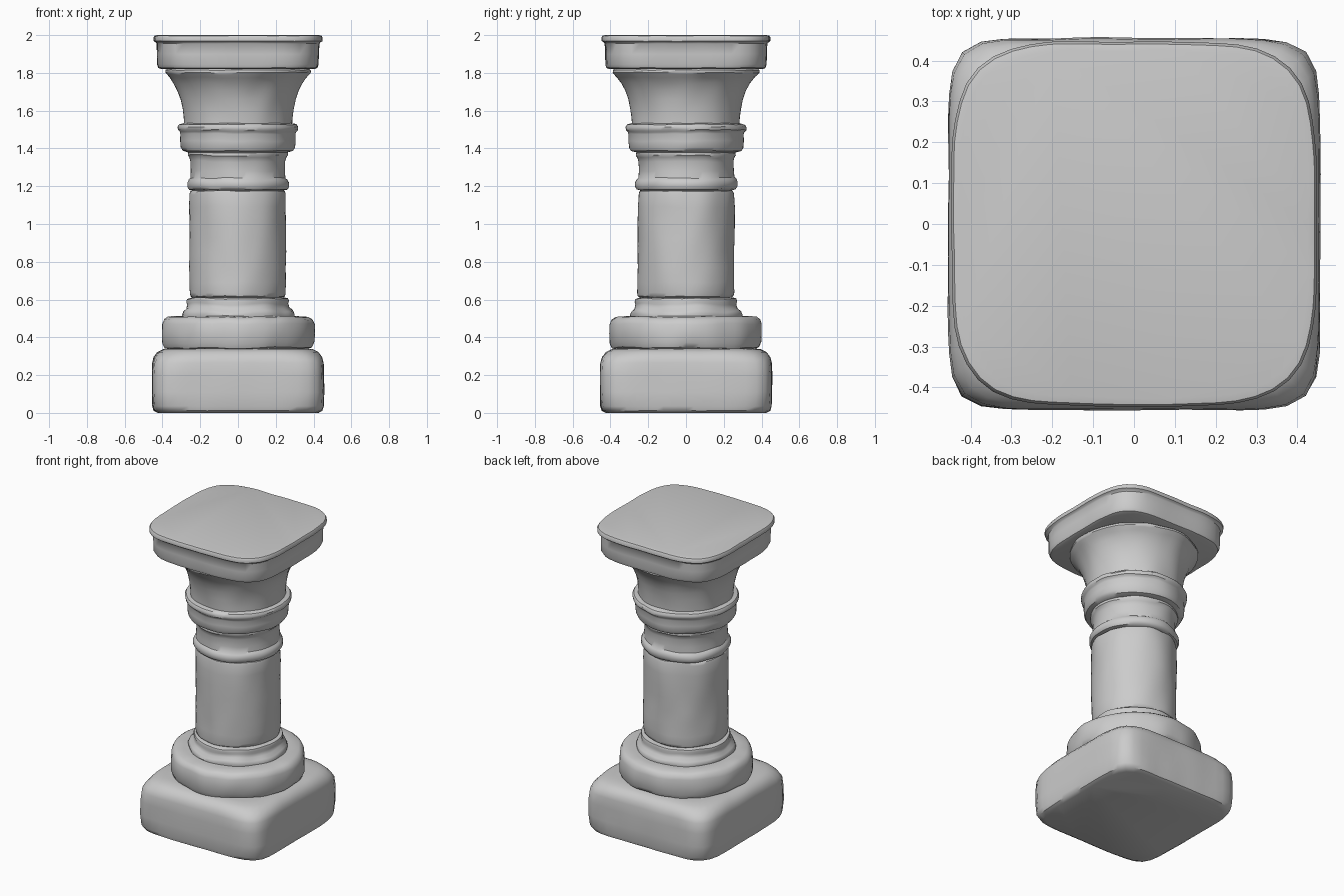
import bpy, bmesh, math
from mathutils import Vector, noise

SEGMENTS = 72


def squircle(angle, size, n):
    # n = 2 is a circle, higher values approach a square
    c, s = math.cos(angle), math.sin(angle)
    r = size / (abs(c) ** n + abs(s) ** n) ** (1 / n)
    return r * c, r * s


def loft(name, profile, wear=0.015, seed=0):
    """Closed solid from (half width, height, squareness) rings, with a hand-carved waviness."""
    bm = bmesh.new()
    rings = []
    for i, (size, z, n) in enumerate(profile):
        ring = []
        for k in range(SEGMENTS):
            x, y = squircle(2 * math.pi * k / SEGMENTS, size, n)
            p = Vector((x, y, z))
            f = 1 + wear * noise.noise(p * 7 + Vector((seed * 9.1, 3.7, 1.3)))
            dz = 0
            if 0 < i < len(profile) - 1:
                dz = 0.3 * wear * noise.noise(p * 9 + Vector((2.2, seed * 5.3, 8.4)))
            ring.append(bm.verts.new((x * f, y * f, z + dz)))
        rings.append(ring)
    for a, b in zip(rings, rings[1:]):
        for k in range(SEGMENTS):
            j = (k + 1) % SEGMENTS
            bm.faces.new((a[k], a[j], b[j], b[k]))
    bm.faces.new(rings[0][::-1])
    bm.faces.new(rings[-1])
    mesh = bpy.data.meshes.new(name)
    bm.to_mesh(mesh)
    bm.free()
    ob = bpy.data.objects.new(name, mesh)
    bpy.context.collection.objects.link(ob)
    bpy.ops.object.select_all(action='DESELECT')
    ob.select_set(True)
    bpy.context.view_layer.objects.active = ob
    bpy.ops.object.shade_smooth_by_angle(angle=math.radians(40))
    return ob


def round_part(name, profile, **kw):
    return loft(name, [(r, z, 2) for r, z in profile], **kw)


# Square plinth with worn corners
loft("plinth", [(0.425, 0.0, 6), (0.446, 0.012, 7), (0.453, 0.035, 8), (0.455, 0.11, 9),
                (0.455, 0.2, 9), (0.453, 0.265, 8), (0.445, 0.295, 6.5),
                (0.425, 0.322, 5.5), (0.395, 0.337, 5), (0.35, 0.342, 4.5)], wear=0.008, seed=1)

# Round base disc
round_part("base_disc", [(0.36, 0.335), (0.392, 0.345), (0.403, 0.37), (0.405, 0.42), (0.402, 0.47),
                         (0.391, 0.495), (0.37, 0.508), (0.32, 0.512)], wear=0.025, seed=2)

# Moulding between base disc and shaft
round_part("base_moulding", [(0.295, 0.505), (0.298, 0.52), (0.29, 0.538), (0.272, 0.553), (0.266, 0.575),
                             (0.27, 0.59), (0.266, 0.604), (0.24, 0.612)], wear=0.035, seed=3)

# Shaft
shaft = [(0.235, 0.608), (0.25, 0.618), (0.254, 0.635)]
shaft += [(0.255, 0.69 + 0.08 * i) for i in range(6)]
shaft += [(0.254, 1.16), (0.25, 1.174), (0.235, 1.18)]
round_part("shaft", shaft, wear=0.03, seed=4)

# Neck with a ring at the bottom and a lip at the top
round_part("neck", [(0.24, 1.178), (0.259, 1.183), (0.268, 1.197), (0.268, 1.22), (0.261, 1.235),
                    (0.251, 1.245), (0.249, 1.28), (0.25, 1.33), (0.256, 1.352), (0.264, 1.362),
                    (0.263, 1.378), (0.245, 1.388)], wear=0.025, seed=5)

# Collar band with a raised upper bead
round_part("collar", [(0.26, 1.378), (0.291, 1.388), (0.301, 1.405), (0.304, 1.44), (0.304, 1.478),
                      (0.308, 1.489), (0.318, 1.498), (0.32, 1.514), (0.312, 1.527),
                      (0.28, 1.535)], wear=0.02, seed=6)

# Flared capital bell with a thin rim
round_part("capital_bell", [(0.286, 1.525), (0.287, 1.56), (0.293, 1.61), (0.303, 1.66), (0.319, 1.705),
                            (0.34, 1.745), (0.362, 1.775), (0.379, 1.793), (0.386, 1.802),
                            (0.385, 1.815), (0.37, 1.825)], wear=0.025, seed=7)

# Square top slab with an overhanging lip
loft("top_slab", [(0.405, 1.82, 4), (0.421, 1.827, 4.2), (0.427, 1.845, 4.4), (0.428, 1.9, 4.4),
                  (0.43, 1.955, 4.4), (0.436, 1.962, 4.4), (0.446, 1.968, 4.4), (0.447, 1.985, 4.4),
                  (0.441, 1.996, 4.4), (0.425, 2.0, 4.3)], wear=0.008, seed=8)
